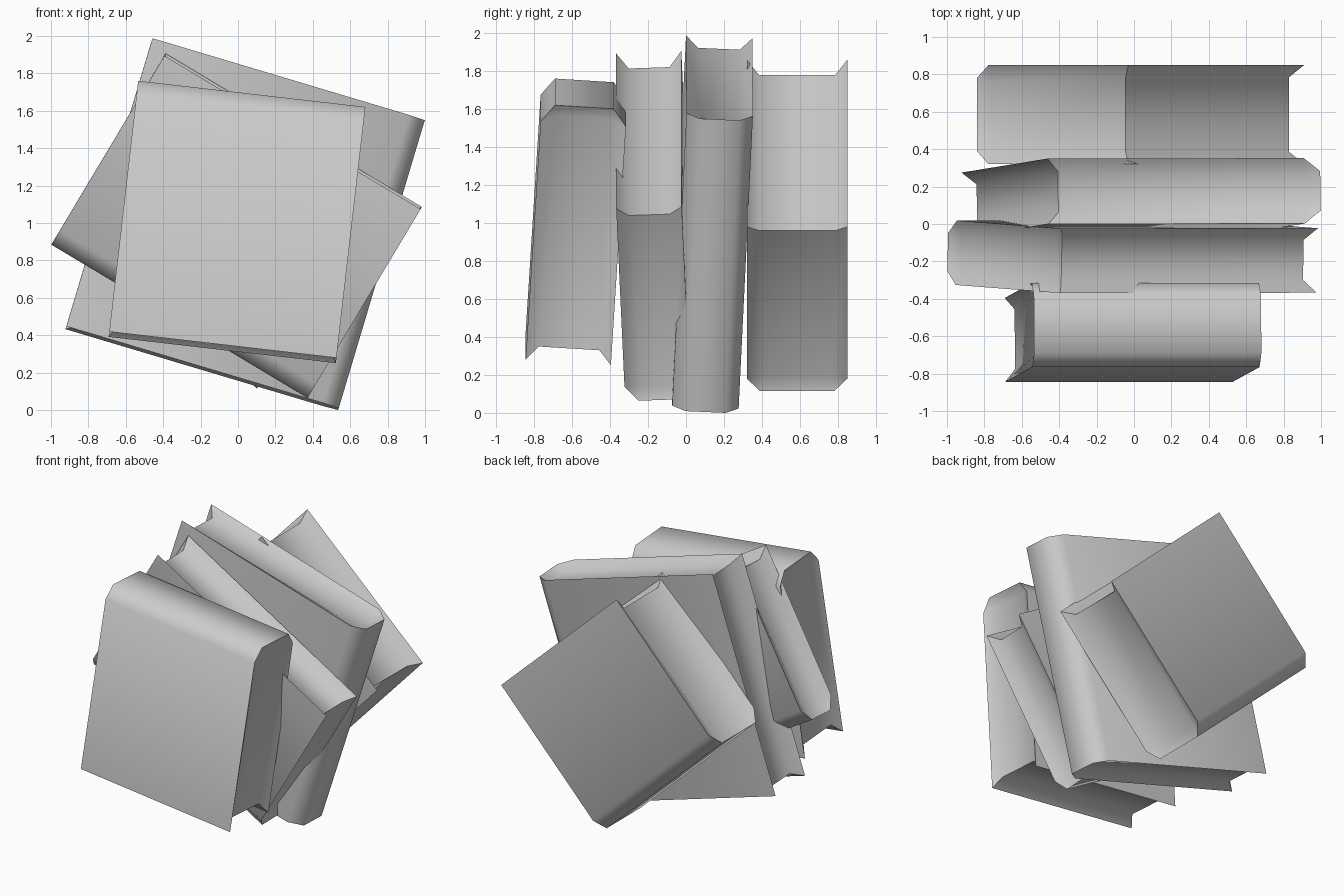
import bpy, bmesh, math
from mathutils import Vector

if "Cube" in bpy.data.objects:
    bpy.data.objects.remove(bpy.data.objects["Cube"])


def book(name, a, b, s, thick):
    """a, b: corners of the open fore edge; s: spine corner beside a (mid-thickness)."""
    a, b, s = Vector(a), Vector(b), Vector(s)
    width, depth = (b - a).length, (s - a).length
    u = (b - a).normalized()
    d = (s - a)
    d = (d - u * d.dot(u)).normalized()
    n = u.cross(d)
    h = thick / 2
    bm = bmesh.new()

    def ring(w, profile):
        return [bm.verts.new(a + u * w + d * p + n * q) for p, q in profile]

    # cover cross-section with bevelled spine, and the recessed page block
    half = [(0, h), (depth - 0.09, h), (depth, h - 0.07)]
    cover = half + [(p, -q) for p, q in reversed(half)]
    half = [(0.07, h - 0.065), (depth - 0.06, h - 0.09)]
    pages = half + [(p, -q) for p, q in reversed(half)]
    recess = 0.045
    outer = [ring(0, cover), ring(width, cover)]
    inner = [ring(recess, pages), ring(width - recess, pages)]

    # covers, bevels and spine
    for i in range(5):
        bm.faces.new((outer[0][i], outer[0][i + 1], outer[1][i + 1], outer[1][i]))
    # fore edge: sloped cover lips and page face
    for i, j in ((0, 0), (5, 3)):
        bm.faces.new((outer[0][i], outer[1][i], inner[1][j], inner[0][j]))
    bm.faces.new((inner[0][0], inner[1][0], inner[1][3], inner[0][3]))
    # head and tail: page face with sloped rim
    for o, p in zip(outer, inner):
        bm.faces.new(p)
        bm.faces.new((o[0], o[1], p[1], p[0]))
        bm.faces.new((o[1], o[2], p[1]))
        bm.faces.new((o[2], o[3], p[2], p[1]))
        bm.faces.new((o[3], o[4], p[2]))
        bm.faces.new((o[4], o[5], p[3], p[2]))
    bmesh.ops.recalc_face_normals(bm, faces=bm.faces[:])

    mesh = bpy.data.meshes.new(name)
    bm.to_mesh(mesh)
    bm.free()
    ob = bpy.data.objects.new(name, mesh)
    bpy.context.collection.objects.link(ob)
    bpy.ops.object.select_all(action='DESELECT')
    ob.select_set(True)
    bpy.context.view_layer.objects.active = ob
    bpy.ops.object.shade_smooth_by_angle(angle=math.radians(55))
    return ob


# four books leaning one behind another, each turned differently
book("front_book", (-0.69, -0.62, 0.405), (0.525, -0.62, 0.265), (-0.53, -0.535, 1.75), 0.45)
book("second_book", (-0.39, -0.197, 1.90), (0.98, -0.195, 1.08), (-1.0, -0.15, 0.89), 0.345)
book("third_book", (-0.46, 0.175, 1.98), (-0.92, 0.10, 0.44), (1.0, 0.178, 1.555), 0.35)
book("back_book", (-0.03, 0.585, 1.86), (0.91, 0.585, 0.98), (-0.84, 0.585, 0.995), 0.53)
